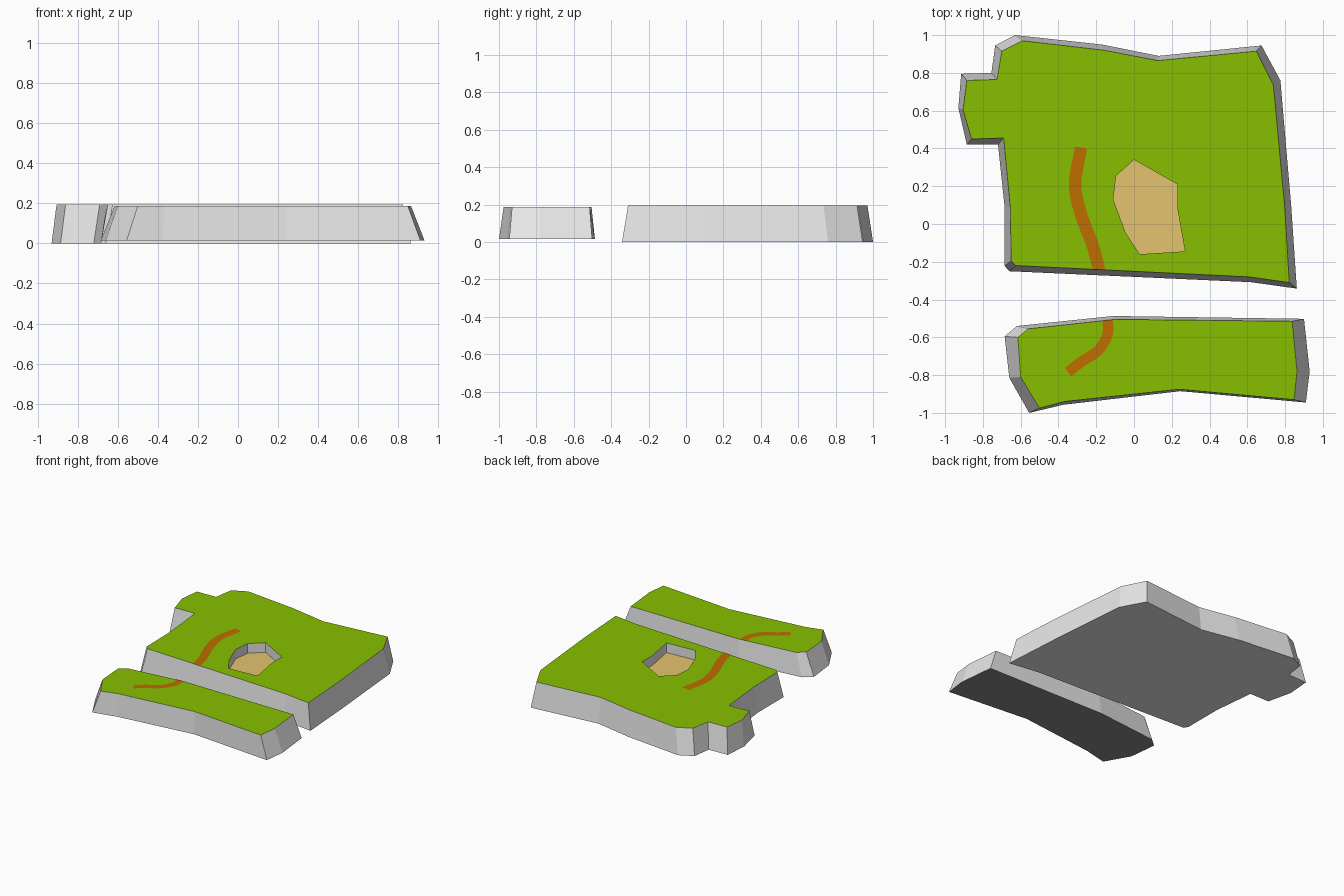
import bpy, bmesh
from mathutils import Vector

if "Cube" in bpy.data.objects:
    bpy.data.objects.remove(bpy.data.objects["Cube"])


def material(name, rgb):
    m = bpy.data.materials.new(name)
    m.diffuse_color = (*rgb, 1)
    m.use_nodes = True
    m.node_tree.nodes["Principled BSDF"].inputs["Base Color"].default_value = m.diffuse_color
    return m


STONE = material("grey stone", (0.8, 0.8, 0.8))
DARK = material("dark stone", (0.25, 0.25, 0.25))
GRASS = material("grass green", (0.245, 0.53, 0.0))
SAND = material("sand", (0.78, 0.55, 0.16))
EARTH = material("brown earth", (0.52, 0.155, 0.0))


def finish(bm, name, mats):
    me = bpy.data.meshes.new(name)
    bm.to_mesh(me)
    bm.free()
    for m in mats:
        me.materials.append(m)
    bpy.context.collection.objects.link(bpy.data.objects.new(name, me))


def ring(bm, pts, z):
    return [bm.verts.new((x, y, z)) for x, y in pts]


def walls(bm, a, b):
    n = len(a)
    for i in range(n):
        j = (i + 1) % n
        bm.faces.new((a[i], a[j], b[j], b[i]))


def slab(name, bottom, top, z0, z1, base=STONE, pit=None, pit_z=0):
    """Tapered slab with a grass top and an optional sunken sand pit."""
    bm = bmesh.new()
    lo, hi = ring(bm, bottom, z0), ring(bm, top, z1)
    bm.faces.new(lo).material_index = 3
    walls(bm, lo, hi)
    loops = [hi]
    if pit:
        rim, floor = ring(bm, pit, z1), ring(bm, pit, pit_z)
        walls(bm, rim, floor)
        bm.faces.new(floor).material_index = 2
        loops.append(rim)
    edges = [bm.edges.get((l[i - 1], l[i])) for l in loops for i in range(len(l))]
    fill = bmesh.ops.triangle_fill(bm, edges=edges, use_beauty=True, normal=(0, 0, 1))
    for f in fill["geom"]:
        if isinstance(f, bmesh.types.BMFace):
            f.material_index = 1
    bmesh.ops.recalc_face_normals(bm, faces=bm.faces)
    finish(bm, name, [STONE, GRASS, SAND, base])


def path(name, pts, width, z, start=None, end=None, steps=5):
    """Painted ribbon along a smooth curve; start/end give the cut directions."""
    p = [Vector(q) for q in pts]
    p = [2 * p[0] - p[1]] + p + [2 * p[-1] - p[-2]]
    line = []
    for i in range(1, len(p) - 2):
        a, b, c, d = p[i - 1:i + 3]
        for k in range(steps):
            t = k / steps
            line.append(0.5 * (2 * b + (c - a) * t + (2 * a - 5 * b + 4 * c - d) * t * t
                               + (3 * b - a - 3 * c + d) * t ** 3))
    line.append(p[-2])
    bm = bmesh.new()
    rows = []
    for i, q in enumerate(line):
        t = line[min(i + 1, len(line) - 1)] - line[max(i - 1, 0)]
        s = Vector((-t.y, t.x)).normalized()
        cut = start if i == 0 else end if i == len(line) - 1 else None
        if cut:
            s = Vector(cut).normalized()
        s *= width / 2
        rows.append(ring(bm, (q - s, q + s), z + 0.0015))
    for a, b in zip(rows, rows[1:]):
        f = bm.faces.new((a[0], b[0], b[1], a[1]))
        f.normal_update()
        if f.normal.z < 0:
            f.normal_flip()
    finish(bm, name, [EARTH])


# Large back slab with a small bump on its left side and a sand pit
slab("back_ground",
     [(-0.63, 1.0), (-0.17, 0.95), (0.13, 0.89), (0.675, 0.945), (0.775, 0.76), (0.832, 0.1),
      (0.862, -0.342), (0.62, -0.308), (-0.66, -0.25), (-0.685, -0.222), (-0.685, 0.09),
      (-0.72, 0.42), (-0.885, 0.42), (-0.93, 0.615), (-0.915, 0.795), (-0.755, 0.80),
      (-0.735, 0.945)],
     [(-0.59, 0.97), (-0.16, 0.92), (0.127, 0.865), (0.647, 0.915), (0.738, 0.735), (0.797, 0.1),
      (0.822, -0.31), (0.61, -0.28), (-0.625, -0.22), (-0.65, -0.195), (-0.655, 0.09),
      (-0.69, 0.455), (-0.86, 0.45), (-0.905, 0.605), (-0.885, 0.76), (-0.725, 0.765),
      (-0.70, 0.915)],
     0.0, 0.195,
     pit=[(0, 0.34), (0.23, 0.21), (0.23, 0.08), (0.27, -0.145), (0.03, -0.16),
          (-0.045, -0.045), (-0.11, 0.13), (-0.095, 0.255)], pit_z=0.12)

# Narrow front slab with a darker underside
slab("front_ground",
     [(-0.62, -0.54), (-0.11, -0.487), (0.9, -0.502), (0.93, -0.78), (0.91, -0.945),
      (0.245, -0.885), (-0.375, -0.957), (-0.555, -1.0), (-0.66, -0.815), (-0.685, -0.595)],
     [(-0.56, -0.555), (-0.10, -0.505), (0.837, -0.515), (0.863, -0.78), (0.847, -0.93),
      (0.24, -0.875), (-0.37, -0.94), (-0.5, -0.975), (-0.60, -0.81), (-0.615, -0.60)],
     0.015, 0.187, base=DARK)

# Winding path, interrupted by the gap between the slabs
path("back_path", [(-0.28, 0.405), (-0.312, 0.21), (-0.28, 0.05), (-0.22, -0.11), (-0.185, -0.241)],
     0.066, 0.195, end=(1, -0.05))
path("front_path", [(-0.14, -0.509), (-0.14, -0.585), (-0.19, -0.67), (-0.28, -0.73), (-0.35, -0.785)],
     0.056, 0.187, start=(1, 0.1))
